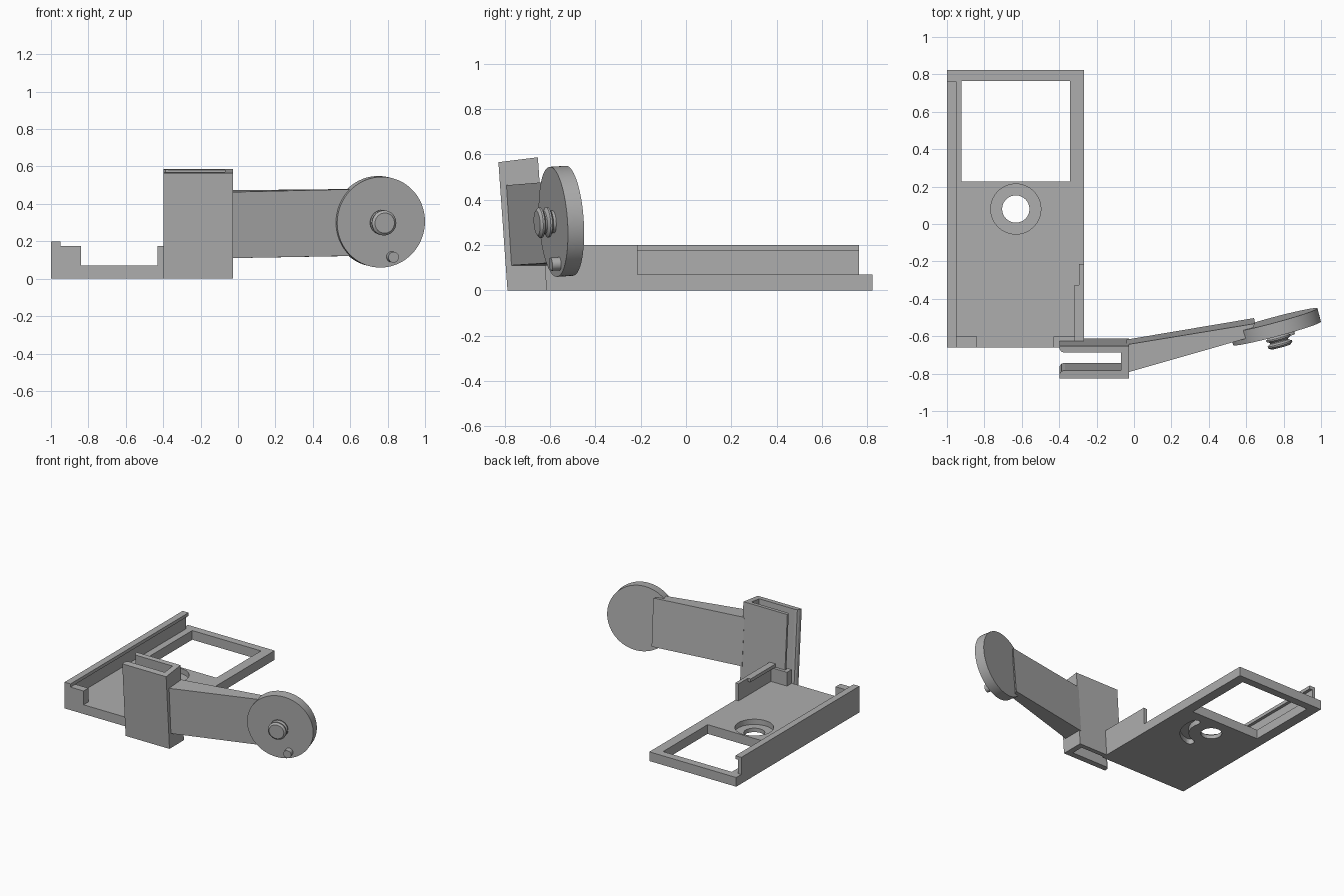
import bpy, bmesh, math
from mathutils import Matrix, Vector

if "Cube" in bpy.data.objects:
    bpy.data.objects.remove(bpy.data.objects["Cube"])

grey = bpy.data.materials.new("plain grey")
grey.diffuse_color = (0.42, 0.42, 0.42, 1)
grey.use_nodes = True
grey.node_tree.nodes["Principled BSDF"].inputs["Base Color"].default_value = grey.diffuse_color


def make(name, bm, smooth=False):
    bmesh.ops.recalc_face_normals(bm, faces=bm.faces)
    me = bpy.data.meshes.new(name)
    bm.to_mesh(me)
    bm.free()
    ob = bpy.data.objects.new(name, me)
    bpy.context.collection.objects.link(ob)
    me.materials.append(grey)
    if smooth:
        bpy.ops.object.select_all(action='DESELECT')
        ob.select_set(True)
        bpy.context.view_layer.objects.active = ob
        bpy.ops.object.shade_smooth_by_angle(angle=math.radians(30))
    return ob


def loft(name, loop_a, loop_b, smooth=False):
    """Solid between two matching loops of 3D points."""
    bm = bmesh.new()
    a = [bm.verts.new(p) for p in loop_a]
    b = [bm.verts.new(p) for p in loop_b]
    bm.faces.new(a)
    bm.faces.new(b)
    for i in range(len(a)):
        j = (i + 1) % len(a)
        bm.faces.new((a[i], a[j], b[j], b[i]))
    return make(name, bm, smooth)


def prism(name, outline, z0, z1, smooth=False):
    return loft(name, [(x, y, z0) for x, y in outline],
                [(x, y, z1) for x, y in outline], smooth)


def box(name, x0, x1, y0, y1, z0, z1):
    return prism(name, [(x0, y0), (x1, y0), (x1, y1), (x0, y1)], z0, z1)


def arc(cx, cy, r, a0, a1, n):
    return [(cx + r * math.cos(math.radians(a0 + (a1 - a0) * i / n)),
             cy + r * math.sin(math.radians(a0 + (a1 - a0) * i / n))) for i in range(n + 1)]


def cut(target, cutter):
    m = target.modifiers.new("cut", 'BOOLEAN')
    m.operation = 'DIFFERENCE'
    m.solver = 'EXACT'
    m.object = cutter
    bpy.context.view_layer.update()
    dg = bpy.context.evaluated_depsgraph_get()
    me = bpy.data.meshes.new_from_object(target.evaluated_get(dg))
    target.modifiers.clear()
    target.data = me
    bpy.data.objects.remove(cutter)


# Tray floor with window, recessed hole and curved groove underneath
tray = box("tray_floor", -1, -0.267, -0.66, 0.823, 0, 0.07)
cut(tray, box("window_cutter", -0.922, -0.342, 0.228, 0.765, -0.1, 0.2))
cx, cy = -0.632, 0.08
cut(tray, prism("hole_cutter", arc(cx, cy, 0.073, 0, 360, 48)[:-1], -0.1, 0.2))
cut(tray, prism("recess_cutter", arc(cx, cy, 0.134, 0, 360, 64)[:-1], 0.03, 0.2))
mid, half = 0.187, 0.03
ends = [(cx + mid * math.cos(math.radians(a)), cy + mid * math.sin(math.radians(a))) for a in (15, -78)]
groove = (arc(cx, cy, mid + half, -78, 15, 24) + arc(*ends[0], half, 15, 195, 10)[1:-1]
          + arc(cx, cy, mid - half, 15, -78, 24) + arc(*ends[1], half, 102, 282, 10)[1:-1])
cut(tray, prism("groove_cutter", groove, -0.1, 0.04))

# Side walls with overhanging lips, and front corner blocks
box("left_wall", -1, -0.973, -0.66, 0.762, 0.07, 0.2)
box("left_lip", -0.973, -0.95, -0.66, 0.762, 0.175, 0.2)
box("right_wall", -0.295, -0.267, -0.66, -0.213, 0.07, 0.2)
box("right_lip", -0.317, -0.295, -0.66, -0.325, 0.175, 0.2)
box("left_corner_block", -0.973, -0.84, -0.66, -0.602, 0.07, 0.175)
box("right_corner_block", -0.43, -0.295, -0.66, -0.602, 0.07, 0.175)

# Leaning clip with a slot open on the left
clip = [(-0.397, -0.787), (-0.027, -0.787), (-0.027, -0.613), (-0.397, -0.613),
        (-0.397, -0.63), (-0.388, -0.643), (-0.37, -0.648), (-0.07, -0.648),
        (-0.07, -0.742), (-0.37, -0.742), (-0.388, -0.747), (-0.397, -0.76)]
loft("slotted_clip", [(x, y, 0) for x, y in clip],
     [(x, y - 0.04, 0.565 + (y + 0.787) * 0.125) for x, y in clip])

# Tapering arm from clip to disc
loft("arm",
     [(-0.04, -0.773, 0.11), (-0.04, -0.618, 0.11), (-0.04, -0.645, 0.473), (-0.04, -0.795, 0.463)],
     [(0.6, -0.59, 0.122), (0.642, -0.503, 0.122), (0.648, -0.532, 0.48), (0.6, -0.612, 0.478)])

# Disc, threaded stud and pin share one tilted frame; local z points out of the front face
out = Vector((math.sin(math.radians(15)), -math.cos(math.radians(15)), 0.0))
up = (Vector((0, 0, 1)) + 0.063 * out).normalized()
out = (out - out.dot(up) * up).normalized()
side = up.cross(out)
frame = Matrix((side, up, out)).transposed().to_4x4()
frame.translation = (0.765, -0.585, 0.302)


def turned(name, profile, u=0, v=0, n=48):
    """Revolved solid from (radius, height) points."""
    rings = []
    bm = bmesh.new()
    for r, h in profile:
        rings.append([bm.verts.new(frame @ Vector((u + x, v + y, h)))
                      for x, y in arc(0, 0, r, 0, 360, n)[:-1]])
    bm.faces.new(rings[0])
    bm.faces.new(rings[-1])
    for a, b in zip(rings, rings[1:]):
        for i in range(n):
            j = (i + 1) % n
            bm.faces.new((a[i], a[j], b[j], b[i]))
    return make(name, bm, True)


turned("disc", [(0.243, -0.074), (0.243, 0)], n=72)
turned("threaded_stud", [(0.05, -0.02), (0.05, 0.012), (0.067, 0.022), (0.067, 0.03), (0.05, 0.04),
                         (0.05, 0.046), (0.067, 0.056), (0.067, 0.064), (0.054, 0.075)])
turned("locating_pin", [(0.029, -0.02), (0.029, 0.04)], u=0.062, v=-0.185, n=32)
